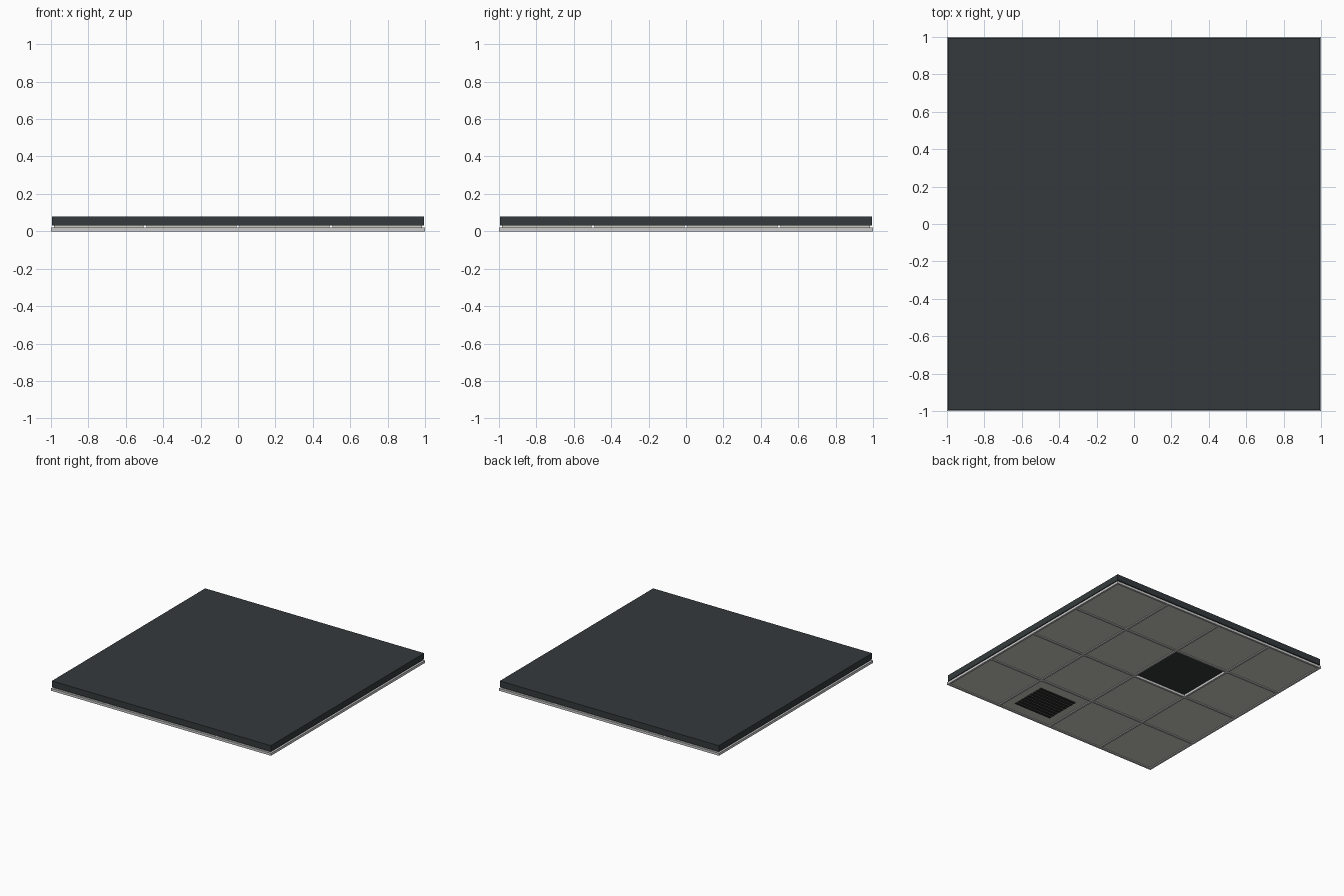
import bpy, bmesh
from mathutils import Matrix, Vector

if "Cube" in bpy.data.objects:
    bpy.data.objects.remove(bpy.data.objects["Cube"])

PITCH, BAR, N = 0.496, 0.016, 4
HALF = 1.0


def material(name, rgb):
    m = bpy.data.materials.new(name)
    m.diffuse_color = (*rgb, 1)
    m.use_nodes = True
    m.node_tree.nodes["Principled BSDF"].inputs["Base Color"].default_value = m.diffuse_color
    return m


TILE = material("tile_offwhite", (0.62, 0.61, 0.55))
METAL = material("grid_grey", (0.55, 0.57, 0.57))
DARK = material("plenum_dark", (0.035, 0.042, 0.045))
BLACK = material("vent_dark", (0.03, 0.03, 0.03))


def boxes(name, items, mat):
    """One object made of boxes given as (x0, x1, y0, y1, z0, z1)."""
    bm = bmesh.new()
    for x0, x1, y0, y1, z0, z1 in items:
        mtx = Matrix.Translation(((x0 + x1) / 2, (y0 + y1) / 2, (z0 + z1) / 2))
        mtx = mtx @ Matrix.Diagonal((x1 - x0, y1 - y0, z1 - z0, 1))
        bmesh.ops.create_cube(bm, size=1, matrix=mtx)
    me = bpy.data.meshes.new(name)
    bm.to_mesh(me)
    bm.free()
    me.materials.append(mat)
    ob = bpy.data.objects.new(name, me)
    bpy.context.collection.objects.link(ob)
    return ob


# dark slab above the ceiling
boxes("plenum_slab", [(-0.995, 0.995, -0.995, 0.995, 0.03, 0.08)], DARK)

# suspension grid, bars in both directions
lines = [(i - N / 2) * PITCH for i in range(N + 1)]
bars_y = [(c - BAR / 2, c + BAR / 2, -HALF, HALF, 0, 0.02) for c in lines]
bars_x = [(-HALF, HALF, c - BAR / 2, c + BAR / 2, 0, 0.02) for c in lines]
boxes("grid_bars_lengthwise", bars_y, METAL)
boxes("grid_bars_crosswise", bars_x, METAL)

# ceiling tiles, with one left out
half_tile = (PITCH - BAR) / 2
for i in range(N):
    for j in range(N):
        if (i, j) == (1, 2):
            continue
        x, y = ((k + 0.5 - N / 2) * PITCH for k in (i, j))
        boxes(f"ceiling_tile_{i}_{j}",
              [(x - half_tile, x + half_tile, y - half_tile, y + half_tile, 0.008, 0.03)], TILE)

# vent slats on one tile
vx, vy = PITCH / 2, -1.5 * PITCH
slats = []
for k in range(9):
    y = vy + (k - 4) * 0.035
    slats.append((vx - 0.17, vx + 0.17, y - 0.011, y + 0.011, 0.002, 0.012))
boxes("vent_slats", slats, BLACK)
